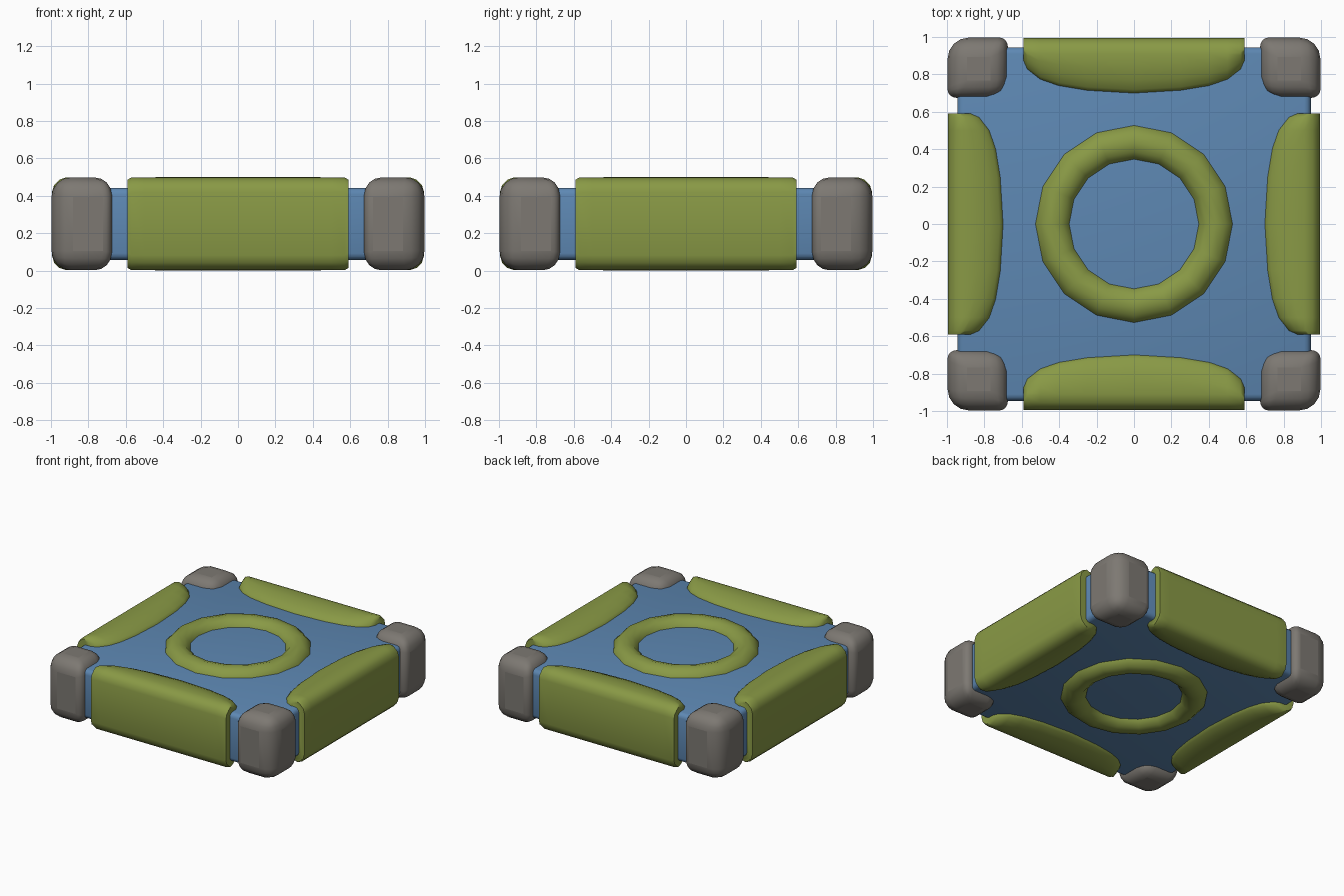
import bpy, bmesh, math
from mathutils import Matrix, Vector

if "Cube" in bpy.data.objects:
    bpy.data.objects.remove(bpy.data.objects["Cube"])

MID = 0.25          # middle height of the tile
HALF = 0.248        # half thickness of the raised parts


def material(name, rgb):
    m = bpy.data.materials.new(name)
    m.diffuse_color = (*rgb, 1)
    m.use_nodes = True
    m.node_tree.nodes["Principled BSDF"].inputs["Base Color"].default_value = m.diffuse_color
    return m


BLUE = material("blue", (0.11, 0.245, 0.45))
GREEN = material("green", (0.25, 0.32, 0.06))
GREY = material("grey", (0.205, 0.19, 0.17))


def make(name, bm, mat, angle=50):
    bmesh.ops.recalc_face_normals(bm, faces=bm.faces)
    me = bpy.data.meshes.new(name)
    bm.to_mesh(me)
    bm.free()
    me.materials.append(mat)
    ob = bpy.data.objects.new(name, me)
    bpy.context.collection.objects.link(ob)
    bpy.ops.object.select_all(action='DESELECT')
    ob.select_set(True)
    bpy.context.view_layer.objects.active = ob
    bpy.ops.object.shade_smooth_by_angle(angle=math.radians(angle))
    return ob


def box(size, centre):
    bm = bmesh.new()
    bmesh.ops.create_cube(bm, size=1, matrix=Matrix.Translation(centre) @ Matrix.Diagonal((*size, 1)))
    return bm


# blue slab
bm = box((1.89, 1.89, 0.385), (0, 0, MID))
bmesh.ops.bevel(bm, geom=bm.edges[:], offset=0.035, segments=3, profile=0.5, affect='EDGES')
make("slab", bm, BLUE)

# green side bars: cross-sections lofted along the side, with a bowed inner edge
STATIONS = [(-0.59, 0.865), (-0.57, 0.825), (-0.5, 0.77), (-0.4, 0.735), (-0.25, 0.71), (0, 0.695)]
STATIONS += [(-x, y) for x, y in reversed(STATIONS[:-1])]


def section(inner, h):
    """Upper half of a bar section, outer wall to inner foot, as (depth, height)."""
    w = 0.995 - inner
    top = [(0.995, h - 0.08), (0.983, h - 0.04), (0.955, h - 0.012), (0.91, h)]
    top = [(max(y, inner + 0.55 * w), z) for y, z in top]
    slope = [(inner + 0.45 * w, h - 0.004), (inner + 0.25 * w, h - 0.017),
             (inner + 0.08 * w, h - 0.038), (inner, h - 0.06), (inner, 0.15)]
    return top + slope


for i, side in enumerate(("front", "right", "back", "left")):
    bm = bmesh.new()
    rot = Matrix.Rotation(math.pi + i * math.pi / 2, 3, 'Z')
    rings = []
    for x, inner in STATIONS:
        h = HALF - (0.012 if abs(x) > 0.58 else 0)
        half = section(inner, h)
        pts = half + [(y, -z) for y, z in reversed(half)]
        rings.append([bm.verts.new(rot @ Vector((x, y, z + MID))) for y, z in pts])
    n = len(rings[0])
    for a, b in zip(rings, rings[1:]):
        for k in range(n):
            bm.faces.new((a[k], a[(k + 1) % n], b[(k + 1) % n], b[k]))
    bm.faces.new(rings[0])
    bm.faces.new(rings[-1])
    make(side + "_bar", bm, GREEN)

# grey corner caps: rounder on the outer edges than on the inner ones
LO, HI = 0.675, 0.997
for sx in (-1, 1):
    for sy in (-1, 1):
        c = (LO + HI) / 2
        bm = box((HI - LO, HI - LO, 2 * HALF), (c * sx, c * sy, MID))
        weight = bm.edges.layers.float.new("bevel_weight_edge")
        for e in bm.edges:
            m = (e.verts[0].co + e.verts[1].co) / 2
            mx, my = abs(m.x), abs(m.y)
            upright = abs(m.z - MID) < 0.01
            if upright:
                w = 1.0 if abs(mx - my) < 0.01 else 0.4
            else:
                w = 0.9 if max(mx, my) > HI - 0.01 else 0.8
            e[weight] = w
        name = ("left" if sx < 0 else "right") + ("_front" if sy < 0 else "_back") + "_corner"
        ob = make(name, bm, GREY, 60)
        mod = ob.modifiers.new("rounding", 'BEVEL')
        mod.limit_method = 'WEIGHT'
        mod.width = 0.115
        mod.segments = 4
        bpy.ops.object.modifier_apply(modifier=mod.name)
        bpy.ops.object.shade_smooth_by_angle(angle=math.radians(60))

# green rings on the top and underside
for name, z in (("top_ring", MID + HALF - 0.1), ("under_ring", MID - HALF + 0.1)):
    bpy.ops.mesh.primitive_torus_add(major_segments=16, minor_segments=12, major_radius=0.437,
                                     minor_radius=0.102, location=(0, 0, z))
    ob = bpy.context.object
    ob.name = name
    ob.data.materials.append(GREEN)
    bpy.ops.object.shade_smooth_by_angle(angle=math.radians(50))
